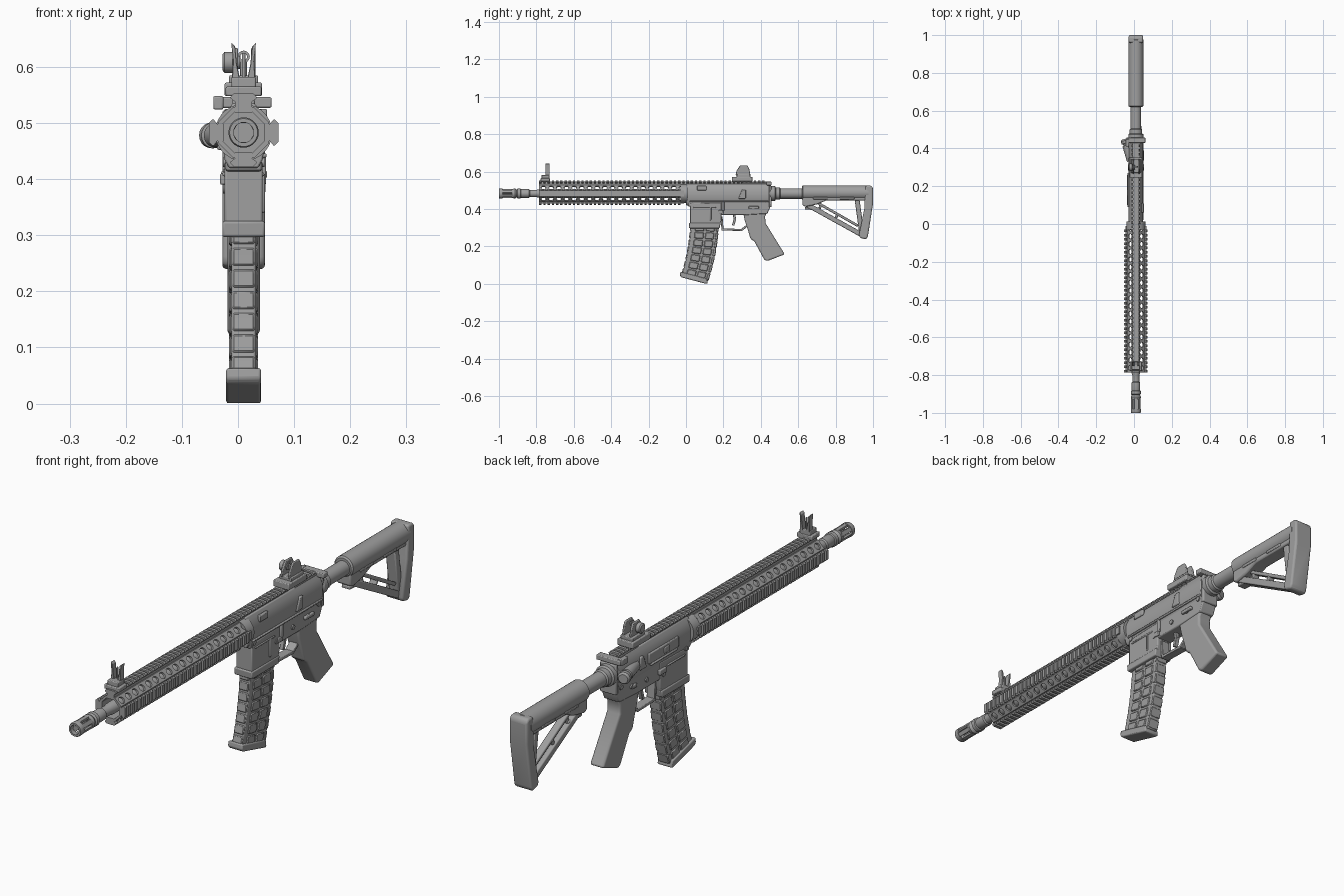
import bpy, bmesh, math
from mathutils import Matrix, Vector

cube = bpy.data.objects.get("Cube")
if cube:
    bpy.data.objects.remove(cube)

grey = bpy.data.materials.new("gunmetal grey")
grey.use_nodes = True
grey.diffuse_color = (0.35, 0.35, 0.35, 1)
grey.node_tree.nodes["Principled BSDF"].inputs["Base Color"].default_value = grey.diffuse_color

CX, BORE = 0.01, 0.483          # centre plane and bore height
parts = []


def make(name, bm, bevel=0, segments=2):
    bmesh.ops.recalc_face_normals(bm, faces=bm.faces)
    me = bpy.data.meshes.new(name)
    bm.to_mesh(me)
    bm.free()
    me.materials.append(grey)
    ob = bpy.data.objects.new(name, me)
    bpy.context.collection.objects.link(ob)
    if bevel:
        mod = ob.modifiers.new("bevel", "BEVEL")
        mod.width, mod.segments, mod.limit_method = bevel, segments, "ANGLE"
    parts.append(ob)
    return ob


def add_prism(bm, pts, a, b, axis="x", mat=None):
    """Extrude a (y,z) outline along x, or an (x,z) outline along y."""
    put = (lambda p, t: (t, p[0], p[1])) if axis == "x" else (lambda p, t: (p[0], t, p[1]))
    rings = [[bm.verts.new(put(p, t)) for p in pts] for t in (a, b)]
    bm.faces.new(rings[0])
    bm.faces.new(rings[1][::-1])
    for i in range(len(pts)):
        j = (i + 1) % len(pts)
        bm.faces.new((rings[0][i], rings[1][i], rings[1][j], rings[0][j]))
    if mat:
        bmesh.ops.transform(bm, matrix=mat, verts=rings[0] + rings[1])


def plate(name, pts, half, bevel=0.004, segments=2):
    bm = bmesh.new()
    add_prism(bm, pts, CX - half, CX + half)
    return make(name, bm, bevel, segments)


def boxes(name, items, bevel=0.003):
    """Each item is x0, x1, y0, y1, z0, z1."""
    bm = bmesh.new()
    for x0, x1, y0, y1, z0, z1 in items:
        add_prism(bm, [(y0, z0), (y1, z0), (y1, z1), (y0, z1)], x0, x1)
    return make(name, bm, bevel)


def beams(name, segs, thick, half, bevel=0.004):
    bm = bmesh.new()
    for p, q in segs:
        p, q = Vector(p), Vector(q)
        n = (q - p).orthogonal().normalized() * thick / 2
        add_prism(bm, [p + n, q + n, q - n, p - n], CX - half, CX + half)
    return make(name, bm, bevel)


def lathe(name, prof, n=28, x=CX, z=BORE, turn=0, mat=None, closed=False):
    """Revolve (y, radius) points about an axis along y."""
    bm = bmesh.new()
    rings = []
    for y, r in prof:
        angs = [turn + math.tau * k / n for k in range(n)]
        rings.append([bm.verts.new((r * math.cos(a), y, r * math.sin(a))) for a in angs])
    pairs = list(zip(rings, rings[1:])) + ([(rings[-1], rings[0])] if closed else [])
    for a, b in pairs:
        for k in range(n):
            bm.faces.new((a[k], a[(k + 1) % n], b[(k + 1) % n], b[k]))
    if not closed:
        bm.faces.new(rings[0])
        bm.faces.new(rings[-1])
    bm.transform(mat or Matrix.Translation((x, 0, z)))
    return make(name, bm)


# Barrel and slotted muzzle device
lathe("barrel", [(-.9, .017), (-.885, .023), (-.84, .023), (-.835, .019), (-.8, .019), (-.79, .022), (0, .022)])
lathe("muzzle_collar", [(-.93, .024), (-.915, .027), (-.905, .021), (-.9, .027), (-.885, .027), (-.88, .02)])
lathe("muzzle_ring", [(-1, .018), (-1, .025), (-.995, .027), (-.98, .027), (-.98, .018)], closed=True)
bm = bmesh.new()
for k in range(6):
    mat = Matrix.Translation((CX, 0, BORE)) @ Matrix.Rotation(math.tau * k / 6, 4, "Y")
    add_prism(bm, [(-.009, .017), (.009, .017), (.008, .025), (-.008, .025)], -.985, -.925, "y", mat)
make("muzzle_prongs", bm, .001)

# Octagonal handguard with rows of round holes through its sloping sides
guard = lathe("handguard", [(-.785, .04), (-.785, .049), (0, .049), (0, .04)], 8, turn=math.pi / 8, closed=True)
bm = bmesh.new()
for k in range(19):
    for s in (-1, 1):
        mat = (Matrix.Translation((CX, -.762 + k * .041, BORE)) @ Matrix.Rotation(s * math.pi / 4, 4, "Y"))
        bmesh.ops.create_cone(bm, cap_ends=True, segments=14, radius1=.013, radius2=.013, depth=.2, matrix=mat)
cutter = make("hole_cutter", bm)
cutter.hide_render = True
parts.remove(cutter)
cut = guard.modifiers.new("holes", "BOOLEAN")
cut.operation, cut.object, cut.solver = "DIFFERENCE", cutter, "EXACT"
bpy.context.view_layer.objects.active = guard
bpy.ops.object.modifier_apply(modifier="holes")
bpy.data.objects.remove(cutter)

# Toothed rails on four sides; the top one runs on over the receiver
half_tooth = [(.014, -.016), (.023, -.009), (.023, -.006), (.017, 0)]
tooth = half_tooth + [(-u, v) for u, v in half_tooth[::-1]]
for name, turn, out, end in (("top_rail", 0, .07, .43), ("bottom_rail", 180, .061, -.01),
                             ("left_rail", 90, .062, -.01), ("right_rail", -90, .062, -.01)):
    mat = Matrix.Translation((CX, 0, BORE)) @ Matrix.Rotation(math.radians(turn), 4, "Y")
    seat = mat @ Matrix.Translation((0, 0, out))
    bm = bmesh.new()
    add_prism(bm, [(-.015, .036), (.015, .036), (.015, out - .007), (-.015, out - .007)], -.785, end, "y", mat)
    for k in range(int((end + .785) / .0225)):
        y = -.785 + k * .0225
        add_prism(bm, tooth, y, y + .0125, "y", seat)
    make(name, bm)

# Upper receiver
half_upper = [(.026, .42), (.034, .435), (.038, .465), (.038, .498), (.028, .522), (.02, .535)]
bm = bmesh.new()
add_prism(bm, [(CX + u, v) for u, v in half_upper] + [(CX - u, v) for u, v in half_upper[::-1]], 0, .445, "y")
make("upper_receiver", bm, .003)
lathe("barrel_nut", [(-.03, .045), (-.03, .051), (.012, .051), (.012, .045)])
boxes("upper_left_details", [(.04, .052, .06, .11, .5, .525), (.04, .051, .02, .44, .438, .446)])
boxes("ejection_port_cover", [(-.034, -.02, .09, .27, .46, .5), (-.037, -.02, .1, .26, .452, .46),
                              (-.037, -.02, .15, .18, .468, .492)])
plate("case_deflector", [(.28, .455), (.32, .455), (.32, .505), (.3, .505)], .043)
axis = Vector((-.032, .11, 0)).to_track_quat("Y", "Z").to_matrix().to_4x4()
lathe("forward_assist", [(0, .022), (.085, .022), (.087, .016), (.095, .016), (.097, .023), (.112, .023), (.12, .017)],
      20, mat=Matrix.Translation((-.016, .335, .478)) @ axis)
boxes("charging_handle", [(-.041, .06, .43, .458, .527, .546), (-.01, .03, .3, .45, .525, .542),
                          (-.044, -.026, .41, .45, .524, .548)])

# Lower receiver and magazine well
plate("magazine_well", [(.022, .43), (.19, .435), (.19, .34), (.176, .3), (.022, .3)], .034)
plate("magazine_well_lip", [(.015, .325), (.185, .325), (.18, .297), (.017, .297)], .038)
plate("lower_receiver", [(.01, .442), (.4, .442), (.43, .5), (.452, .5), (.455, .42), (.435, .375),
                         (.32, .368), (.18, .368), (.16, .4), (.01, .415)], .032)
boxes("lower_left_controls", [(.04, .05, .19, .205, .39, .44), (.04, .049, .175, .2, .375, .395),
                              (.04, .052, .335, .39, .402, .415), (.04, .047, .04, .16, .405, .412),
                              (.04, .048, .125, .135, .34, .41)])
boxes("lower_right_controls", [(-.032, -.02, .16, .2, .39, .41), (-.03, -.02, .335, .36, .4, .414),
                               (-.028, -.02, .04, .15, .405, .412)])
bm = bmesh.new()
for y, z in ((.035, .43), (.17, .383), (.27, .4), (.36, .408), (.425, .43)):
    mat = Matrix.Translation((CX, y, z)) @ Matrix.Rotation(math.pi / 2, 4, "Y")
    bmesh.ops.create_cone(bm, cap_ends=True, segments=14, radius1=.009, radius2=.009, depth=.074, matrix=mat)
make("pins", bm)

# Trigger, guard and grip
beams("trigger_guard", [((.19, .36), (.195, .293)), ((.19, .291), (.3, .288)), ((.297, .288), (.325, .31))], .011, .017, .002)
beams("trigger", [((.255, .38), (.262, .345)), ((.262, .348), (.252, .312))], .013, .008, .002)
plate("grip", [(.305, .385), (.315, .335), (.332, .285), (.345, .24), (.365, .228), (.42, .127), (.435, .122),
               (.528, .158), (.425, .325), (.423, .36), (.44, .395), (.32, .4)], .029, .014, 3)


# Curved magazine: core, raised panels and floor plate
def mag(s, t):
    """Point across (s) and down (t) the magazine's side."""
    front = Vector((.022 - .012 * t - .036 * t * t, .32 - .27 * t))
    back = Vector((.175 - .012 * t - .045 * t * t, .32 - .305 * t))
    return front.lerp(back, s)


def mag_patch(s0, s1, t0, t1):
    ts = [t0 + (t1 - t0) * k / 4 for k in range(5)]
    return [mag(s0, t) for t in ts] + [mag(s1, t) for t in ts[::-1]]


plate("magazine_core", mag_patch(.03, 1, 0, 1), .022, .004)
bm = bmesh.new()
ROWS = 7
for r in range(ROWS):
    t0, t1 = (r + .1) / ROWS, (r + .92) / ROWS
    for s0, s1, half in ((0, .13, .02), (.18, .5, .026), (.56, .86, .026), (.91, 1.01, .024)):
        add_prism(bm, mag_patch(s0, s1, t0, t1), CX - half, CX + half)
make("magazine_panels", bm, .003, 1)
plate("magazine_floor_plate", [(-.03, .064), (.112, .028), (.116, .003), (.108, 0), (-.025, .035), (-.033, .045)],
      .031, .006)

# Buffer tube
lathe("buffer_tube", [(.44, .03), (.455, .04), (.475, .04), (.48, .033), (.5, .033), (.505, .028), (.7, .028)])
plate("receiver_end_plate", [(.443, .525), (.458, .525), (.458, .41), (.443, .41)], .034)

# Shoulder stock
lathe("stock_tube", [(.62, .034), (.625, .04), (.975, .04), (.98, .035)], z=.487)
plate("stock_underside", [(.622, .48), (.97, .48), (.97, .446), (.75, .446), (.7, .425), (.64, .412), (.622, .42)], .03, .006)
boxes("stock_side_slots", [(CX - .033, CX + .033, y, y + .08, .452, .464) for y in (.68, .82)])
beams("stock_struts", [((.64, .428), (.94, .262)), ((.915, .45), (.94, .265))], .026, .021)
beams("stock_inner_strut", [((.7, .435), (.92, .31)), ((.72, .42), (.71, .39)), ((.81, .37), (.795, .34))], .014, .014)
beams("stock_lever", [((.635, .405), (.72, .4))], .014, .018)
plate("butt_pad", [(.96, .525), (.99, .525), (1, .513), (1, .43), (.972, .25), (.962, .238), (.93, .246),
                   (.925, .262), (.953, .4)], .038, .01, 3)

# Rear sight with side knob
boxes("rear_sight_base", [(-.024, .043, .245, .355, .548, .572), (-.016, .036, .27, .345, .568, .585)])
for x in (-.008, .023):
    bm = bmesh.new()
    add_prism(bm, [(.265, .58), (.345, .58), (.338, .615), (.328, .634), (.29, .634), (.27, .605)], x, x + .008)
    make("rear_sight_ear", bm, .003)
side = Matrix.Translation((0, .3, .608)) @ Matrix.Rotation(math.pi / 2, 4, "Z")
lathe("rear_sight_knob", [(-.004, .012), (.008, .012), (.01, .019), (.024, .019), (.028, .014)], 18, mat=side)
lathe("rear_aperture", [(.3, .006), (.3, .011), (.308, .011), (.308, .006)], 16, z=.618, closed=True)
boxes("rear_aperture_stem", [(.004, .016, .3, .308, .575, .61)], .001)

# Front sight with two ears and a post
boxes("front_sight_base", [(-.022, .042, -.778, -.728, .548, .565), (-.012, .032, -.772, -.73, .56, .582)])
for s in (-1, 1):
    bm = bmesh.new()
    add_prism(bm, [(CX + s * u, v) for u, v in ((.006, .575), (.021, .575), (.019, .61), (.022, .643),
                                                (.015, .636), (.012, .605))], -.752, -.73, "y")
    make("front_sight_ear", bm, .001, 1)
boxes("front_sight_post", [(.007, .013, -.745, -.738, .575, .625)], .001)

# Smooth the round parts and keep the edges sharp
bpy.ops.object.select_all(action="DESELECT")
for ob in parts:
    ob.select_set(True)
bpy.context.view_layer.objects.active = parts[0]
bpy.ops.object.shade_smooth_by_angle(angle=math.radians(32))
